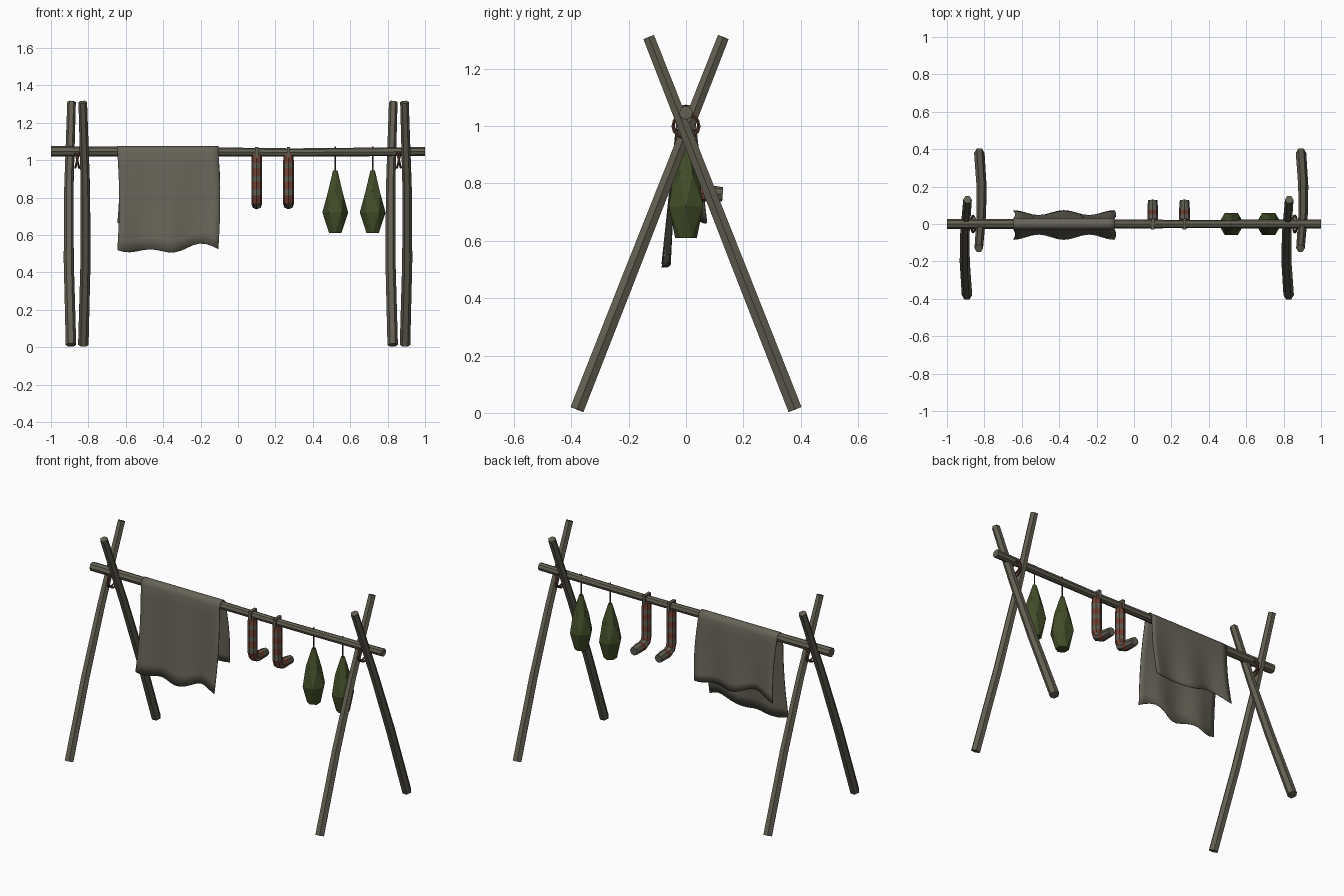
import bpy, bmesh, math
from mathutils import Vector

if "Cube" in bpy.data.objects:
    bpy.data.objects.remove(bpy.data.objects["Cube"])


def material(name, rgb):
    m = bpy.data.materials.new(name)
    m.diffuse_color = (*rgb, 1)
    m.use_nodes = True
    m.node_tree.nodes["Principled BSDF"].inputs["Base Color"].default_value = m.diffuse_color
    return m


WOOD = material("weathered wood", (0.125, 0.115, 0.085))
CLOTH = material("grey cloth", (0.135, 0.127, 0.098))
RED = material("faded red wool", (0.17, 0.052, 0.034))
GREY = material("grey wool", (0.115, 0.11, 0.085))
GREEN = material("dried herb green", (0.055, 0.075, 0.022))
ROPE = material("brown rope", (0.10, 0.045, 0.03))
STRING = material("dark string", (0.04, 0.045, 0.025))


def finish(name, bm, mats):
    bmesh.ops.recalc_face_normals(bm, faces=bm.faces)
    me = bpy.data.meshes.new(name)
    bm.to_mesh(me)
    bm.free()
    for m in mats:
        me.materials.append(m)
    ob = bpy.data.objects.new(name, me)
    bpy.context.collection.objects.link(ob)
    return ob


def tube(name, path, radii, sides, mats, ref=(1, 0, 0), twist=0.0, closed=False):
    """Sweep a polygon along a path; successive segments cycle through mats."""
    bm = bmesh.new()
    pts = [Vector(p) for p in path]
    n = len(pts)
    rings = []
    for i, p in enumerate(pts):
        if closed:
            t = pts[(i + 1) % n] - pts[i - 1]
        else:
            t = pts[min(i + 1, n - 1)] - pts[max(i - 1, 0)]
        t.normalize()
        u = Vector(ref)
        u = (u - t * u.dot(t)).normalized()
        v = t.cross(u)
        r = radii[i] if isinstance(radii, (list, tuple)) else radii
        ring = []
        for k in range(sides):
            a = 2 * math.pi * k / sides + twist * i
            ring.append(bm.verts.new(p + r * (math.cos(a) * u + math.sin(a) * v)))
        rings.append(ring)
    for i in range(n if closed else n - 1):
        a, b = rings[i], rings[(i + 1) % n]
        for k in range(sides):
            j = (k + 1) % sides
            if twist:  # staggered rings get triangles
                bm.faces.new((a[k], a[j], b[k]))
                bm.faces.new((a[j], b[j], b[k]))
            else:
                f = bm.faces.new((a[k], a[j], b[j], b[k]))
                f.material_index = i % len(mats)
    if not closed:
        bm.faces.new(rings[0])
        bm.faces.new(rings[-1]).material_index = (n - 2) % len(mats)
    return finish(name, bm, mats)


# Crossbar
tube("crossbar", [(-1, 0, 1.047), (-0.3, 0, 1.045), (0.3, 0, 1.041), (1, 0, 1.046)],
     [0.028, 0.025, 0.022, 0.024], 8, [WOOD], ref=(0, 1, 0), twist=0)

# Crossed leg pairs with rope lashings
for side, cx in (("left", -0.86), ("right", 0.86)):
    for label, s in (("front", -1), ("back", 1)):
        path = []
        for t, bow in ((0, 0), (0.35, 0.012), (0.65, 0.011), (1, -0.003)):
            path.append((cx + s * (0.033 + bow), s * (0.38 - 0.51 * t), 0.012 + 1.298 * t))
        tube(f"{side}_{label}_leg", path, [0.028, 0.027, 0.025, 0.023], 6, [WOOD])
    for k, tilt in enumerate((0.25, -0.25)):
        ring = []
        for i in range(14):
            a = 2 * math.pi * i / 14
            y, z = 0.045 * math.cos(a), 0.042 * math.sin(a)
            ring.append((cx + tilt * z, y, 1.0 + z))
        tube(f"{side}_lashing_{k + 1}", ring, 0.006, 5, [ROPE], closed=True)

# Cloth draped over the bar, long at the front and short at the back
bm = bmesh.new()
NX, ND = 16, 8
cols = []
for i in range(NX + 1):
    u = i / NX
    x = -0.645 + 0.54 * u
    wave = math.cos(4 * math.pi * u)
    front_z = 0.522 - 0.020 * math.sin(2 * math.pi * (u - 0.58) + math.pi) * (0.5 + u * 0.5)
    front_z += 0.014 * math.cos(4 * math.pi * (u - 0.33))
    back_z = 0.675 + 0.018 * math.sin(2 * math.pi * u) - 0.012 * wave
    prof = []
    for j in range(ND):
        t = 1 - j / ND
        prof.append((-0.029 - t * (0.040 + 0.014 * wave), 1.04 + t * (front_z - 1.04), t))
    for a in range(0, 181, 36):
        prof.append((-0.029 * math.cos(math.radians(a)),
                     1.04 + 0.034 * math.sin(math.radians(a)), 0))
    for j in range(1, ND + 1):
        t = j / ND
        prof.append((0.029 + t * (0.030 + 0.013 * wave), 1.04 + t * (back_z - 1.04), t))
    cols.append([bm.verts.new((x + 0.010 * math.sin(math.pi * t), y, z)) for y, z, t in prof])
for a, b in zip(cols, cols[1:]):
    for j in range(len(a) - 1):
        bm.faces.new((a[j], b[j], b[j + 1], a[j + 1])).smooth = True
cloth = finish("hanging_cloth", bm, [CLOTH])
sol = cloth.modifiers.new("thickness", "SOLIDIFY")
sol.thickness = 0.004
sol.offset = 0

# Striped stockings hooked towards the back, each with a peg over the bar
for k, x in enumerate((0.10, 0.27)):
    path = [(x, 0, z) for z in (1.035, 0.985, 0.955, 0.915, 0.885, 0.845, 0.815)]
    path += [(x, 0.010, 0.782), (x, 0.045, 0.765), (x, 0.075, 0.766), (x, 0.128, 0.762)]
    tube(f"stocking_{k + 1}", path, [0.026] + [0.029] * 9 + [0.025], 8, [RED, GREY], twist=0)
    bm = bmesh.new()
    bmesh.ops.create_cube(bm, size=1)
    for v in bm.verts:
        v.co = Vector((x + v.co.x * 0.018, v.co.y * 0.060, 1.043 + v.co.z * 0.056))
    finish(f"peg_{k + 1}", bm, [WOOD])

# Herb bundles on strings
for k, x in enumerate((0.52, 0.72)):
    tube(f"herb_bundle_{k + 1}",
         [(x, 0, z) for z in (0.945, 0.83, 0.72, 0.61)],
         [0.012, 0.045, 0.069, 0.038], 6, [GREEN], twist=math.pi / 6)
    tube(f"herb_string_{k + 1}", [(x, 0, 0.94), (x, 0, 1.074)], 0.004, 5, [STRING])
